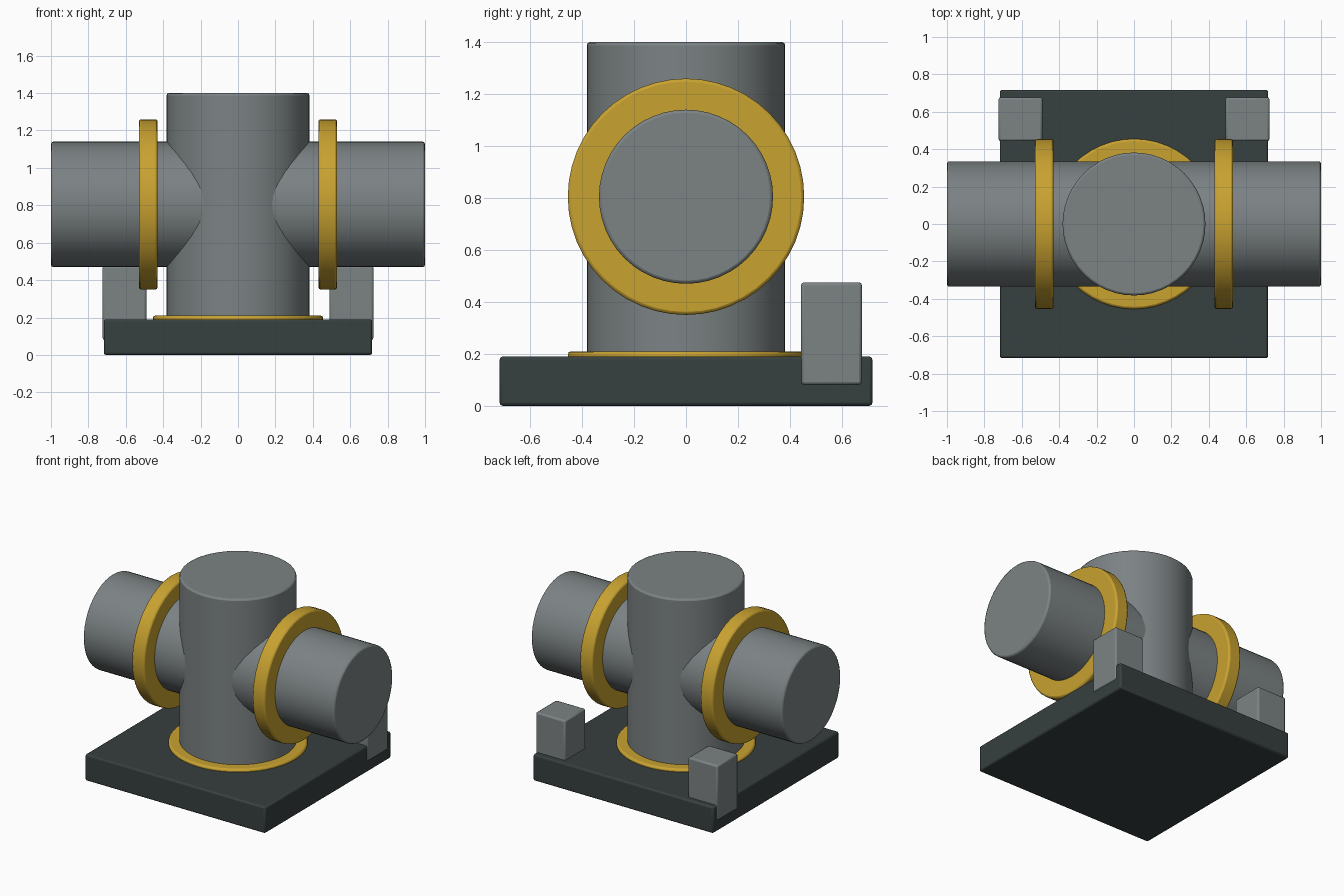
import bpy
from math import pi, radians

cube = bpy.data.objects.get("Cube")
if cube:
    bpy.data.objects.remove(cube, do_unlink=True)


def material(name, rgb):
    mat = bpy.data.materials.new(name)
    mat.use_nodes = True
    mat.diffuse_color = (*rgb, 1)
    mat.node_tree.nodes["Principled BSDF"].inputs["Base Color"].default_value = (*rgb, 1)
    return mat


steel = material("steel grey", (0.2, 0.225, 0.23))
gold = material("gold", (0.58, 0.36, 0.03))
dark = material("dark slate", (0.038, 0.05, 0.05))


def finish(name, mat, bevel):
    """Name the active object, colour it, round its edges and smooth it."""
    obj = bpy.context.object
    obj.name = name
    obj.data.materials.append(mat)
    bpy.ops.object.transform_apply(location=False, rotation=True, scale=True)
    bpy.ops.object.shade_smooth_by_angle(angle=radians(35))
    mod = obj.modifiers.new("Rounded edges", "BEVEL")
    mod.width = bevel
    mod.segments = 2
    mod.limit_method = "ANGLE"
    mod.angle_limit = radians(40)
    return obj


def box(name, mat, size, centre):
    bpy.ops.mesh.primitive_cube_add(size=1, location=centre)
    bpy.context.object.scale = size
    return finish(name, mat, 0.012)


def cylinder(name, mat, radius, depth, centre, sideways=False):
    bpy.ops.mesh.primitive_cylinder_add(
        vertices=48, radius=radius, depth=depth, location=centre,
        rotation=(0, pi / 2 if sideways else 0, 0))
    return finish(name, mat, 0.012)


# Base plate and upright body with its collar
box("base_plate", dark, (1.435, 1.435, 0.19), (0, 0, 0.095))
cylinder("body_collar", gold, 0.455, 0.1, (0, 0, 0.16))
cylinder("upright_body", steel, 0.382, 1.3, (0, 0, 0.75))

# Cross pipe, with a flange and a rear block on each side
cylinder("cross_pipe", steel, 0.335, 2.0, (0, 0, 0.805), sideways=True)
for side, sign in (("left", 1), ("right", -1)):
    cylinder(side + "_flange", gold, 0.455, 0.1, (sign * 0.48, 0, 0.805), sideways=True)
    box(side + "_rear_block", steel, (0.235, 0.235, 0.395), (sign * 0.607, 0.56, 0.278))
